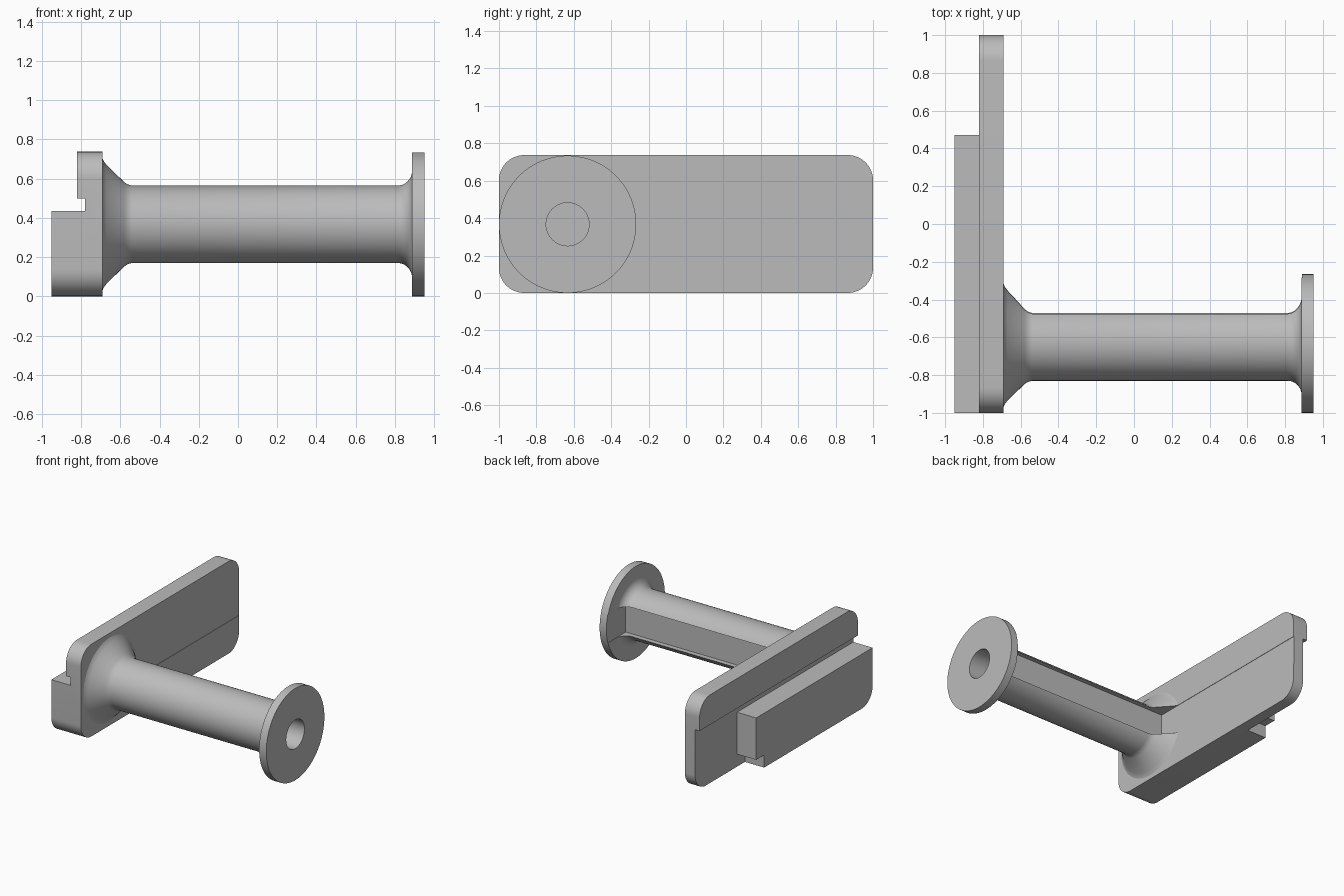
import bpy, bmesh, math
from mathutils import Matrix

old = bpy.data.objects.get("Cube")
if old:
    bpy.data.objects.remove(old, do_unlink=True)

grey = bpy.data.materials.new("light grey")
grey.use_nodes = True
colour = (0.5, 0.5, 0.5, 1)
grey.diffuse_color = colour
grey.node_tree.nodes["Principled BSDF"].inputs["Base Color"].default_value = colour

AXIS_Y, AXIS_Z = -0.633, 0.367      # spool axis
SLOT_LOW, SLOT_HIGH = 0.255, 0.485  # heights of the side slot
BACK, FACE = -0.82, -0.69           # plate back and front in x
FLANGE, END = 0.887, 0.95


def finish(name, bm, smooth=False):
    bmesh.ops.recalc_face_normals(bm, faces=bm.faces)
    mesh = bpy.data.meshes.new(name)
    bm.to_mesh(mesh)
    bm.free()
    mesh.materials.append(grey)
    obj = bpy.data.objects.new(name, mesh)
    bpy.context.collection.objects.link(obj)
    return obj


def arc(cy, cz, r, start, sweep, steps=12):
    return [(cy + r * math.cos(math.radians(start + sweep * i / steps)),
             cz + r * math.sin(math.radians(start + sweep * i / steps)))
            for i in range(steps + 1)]


def extrude_x(name, outline, x0, x1):
    """Extrude a (y, z) outline along x."""
    bm = bmesh.new()
    face = bm.faces.new([bm.verts.new((x0, y, z)) for y, z in outline])
    new = bmesh.ops.extrude_face_region(bm, geom=[face])["geom"]
    bmesh.ops.translate(bm, vec=(x1 - x0, 0, 0),
                        verts=[v for v in new if isinstance(v, bmesh.types.BMVert)])
    return finish(name, bm)


def box(name, low, high):
    (x0, y0, z0), (x1, y1, z1) = low, high
    return extrude_x(name, [(y0, z0), (y1, z0), (y1, z1), (y0, z1)], x0, x1)


def lathe(name, profile, steps=96):
    """Spin an (x, radius) profile round the spool axis."""
    bm = bmesh.new()
    verts = [bm.verts.new((x, AXIS_Y + r, AXIS_Z)) for x, r in profile]
    edges = [bm.edges.new(pair) for pair in zip(verts, verts[1:])]
    bmesh.ops.spin(bm, geom=verts + edges, cent=(0, AXIS_Y, AXIS_Z), axis=(1, 0, 0),
                   angle=math.tau, steps=steps, use_duplicate=False)
    bmesh.ops.remove_doubles(bm, verts=bm.verts, dist=1e-5)
    return finish(name, bm)


def activate(obj):
    bpy.ops.object.select_all(action="DESELECT")
    obj.select_set(True)
    bpy.context.view_layer.objects.active = obj


def cut(obj, cutter):
    cutter.hide_render = True
    mod = obj.modifiers.new("cut", "BOOLEAN")
    mod.operation, mod.solver, mod.object = "DIFFERENCE", "EXACT", cutter
    activate(obj)
    bpy.ops.object.modifier_apply(modifier=mod.name)
    bpy.data.objects.remove(cutter, do_unlink=True)


# Back plate with rounded corners, thinned along its lower back
R, H = 0.135, 0.737
corners = (arc(1 - R, R, R, -90, 90) + arc(1 - R, H - R, R, 0, 90)
           + arc(R - 1, H - R, R, 90, 90) + arc(R - 1, R, R, 180, 90))
plate = extrude_x("back_plate", corners, BACK, FACE)
cut(plate, box("plate_cutter", (-0.9, -1.2, -0.2), (-0.78, 1.2, 0.498)))

# Rail on the back of the plate with a stepped end
rail_outline = arc(R - 1, R, R, 180, 90) + [
    (0.37, 0), (0.37, 0.1), (0.47, 0.1), (0.47, 0.435), (-1, 0.435)]
rail = extrude_x("back_rail", rail_outline, -0.95, -0.78)

# Hollow spool with flared foot, filleted neck and end flange
r, big, bore, fillet = 0.197, 0.367, 0.115, 0.075
neck = arc(FLANGE - fillet, r + fillet, fillet, -90, 90)
profile = [(FACE, bore), (FACE, 0.335), (-0.683, 0.32), (-0.67, 0.303),
           (-0.58, 0.215), (-0.562, 0.203), (-0.54, r)] + neck + [
    (FLANGE, big), (END, big), (END, bore), (FACE, bore)]
spool = lathe("spool", profile)

# Slot along the side of the spool, lightly marking plate and flange
for body in (spool, plate):
    cut(body, box("slot_cutter", (FACE - 0.003, -0.51, SLOT_LOW),
                  (FLANGE + 0.003, 1.2, SLOT_HIGH)))

for obj in (plate, rail, spool):
    activate(obj)
    bpy.ops.object.shade_smooth_by_angle(angle=math.radians(30))
